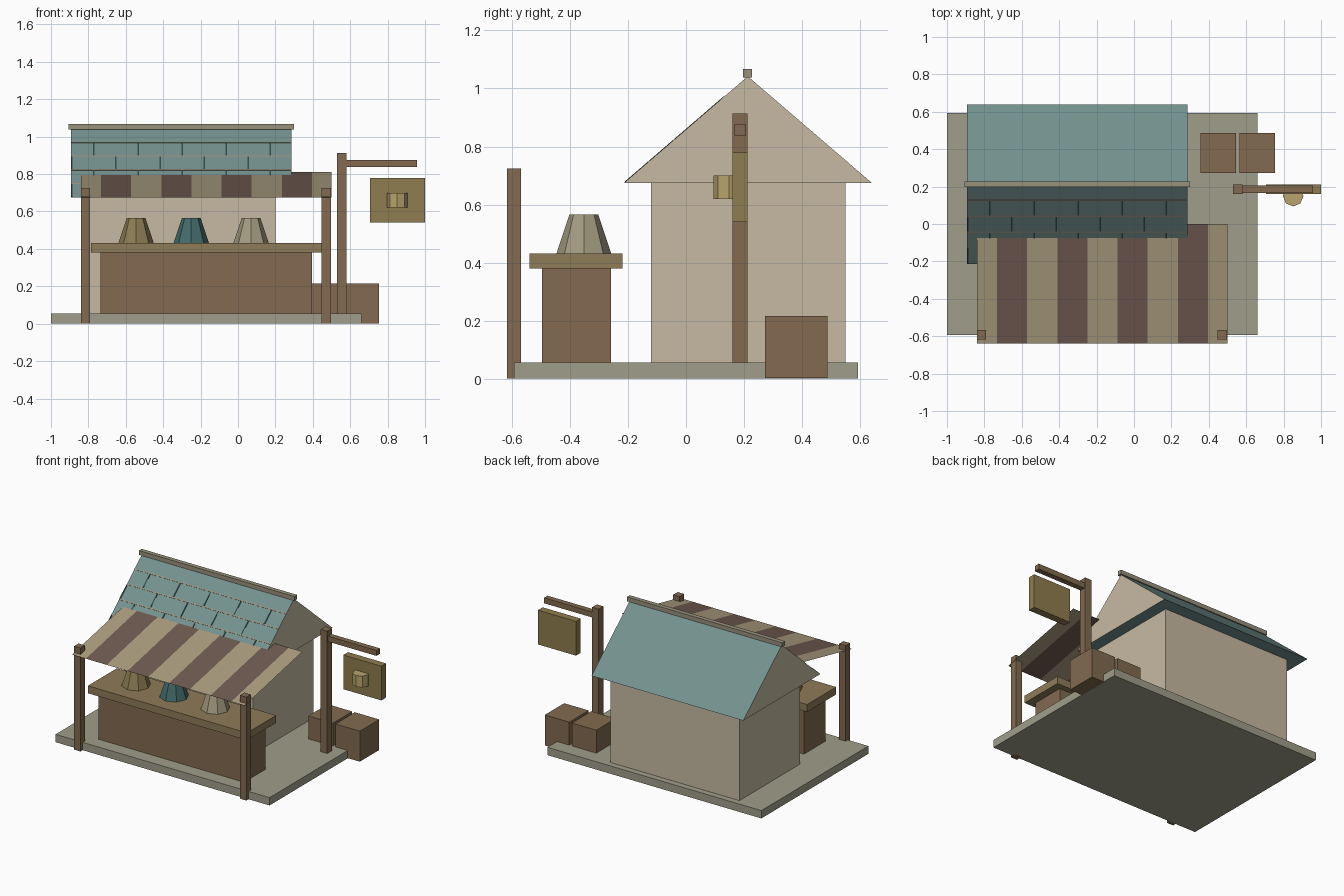
import bpy, bmesh
from math import atan2, pi
from mathutils import Vector

if "Cube" in bpy.data.objects:
    bpy.data.objects.remove(bpy.data.objects["Cube"])


def mat(name, hexcol):
    m = bpy.data.materials.new(name)
    c = [int(hexcol[i:i + 2], 16) / 255 for i in (0, 2, 4)]
    m.diffuse_color = [v / 12.92 if v < 0.04 else ((v + 0.055) / 1.055) ** 2.4 for v in c] + [1]
    m.use_nodes = True
    m.node_tree.nodes["Principled BSDF"].inputs["Base Color"].default_value = m.diffuse_color
    return m


STONE, WALL = mat("stone", "A09E8A"), mat("plaster", "C6BAA2")
TEAL, DARK = mat("roof_teal", "74928F"), mat("joint_dark", "33494B")
WOOD, TOP = mat("wood", "826A50"), mat("counter_wood", "8F7B58")
TAN, BROWN = mat("cloth_tan", "AC9E80"), mat("cloth_brown", "705B51")
TRIM, BOARD = mat("ridge_trim", "98917C"), mat("sign_board", "8F7D4E")
BRASS = mat("brass", "B8A46C")


def finish(name, bm, *mats):
    me = bpy.data.meshes.new(name)
    bm.to_mesh(me)
    bm.free()
    ob = bpy.data.objects.new(name, me)
    bpy.context.collection.objects.link(ob)
    for m in mats:
        me.materials.append(m)
    return ob


def box(name, x, y, z, m):
    """Box from (min, max) ranges, origin at its centre."""
    bm = bmesh.new()
    bmesh.ops.create_cube(bm, size=1)
    bmesh.ops.scale(bm, verts=bm.verts, vec=[r[1] - r[0] for r in (x, y, z)])
    ob = finish(name, bm, m)
    ob.location = [(r[0] + r[1]) / 2 for r in (x, y, z)]
    return ob


def octagon(name, x, y, z0, z1, r0, r1, m):
    bm = bmesh.new()
    bmesh.ops.create_cone(bm, cap_ends=True, segments=8, radius1=r0, radius2=r1, depth=z1 - z0)
    ob = finish(name, bm, m)
    ob.location = (x, y, (z0 + z1) / 2)
    return ob


# Base slab and house body
box("base_slab", (-1, 0.66), (-0.593, 0.593), (0, 0.055), STONE)
box("house_body", (-0.80, 0.20), (-0.12, 0.55), (0.055, 0.676), WALL)

# Gabled roof: triangular prism with plaster ends
X0, X1 = -0.892, 0.285
EAVE, RIDGE = Vector((0, -0.213, 0.675)), Vector((0, 0.213, 1.042))
bm = bmesh.new()
f = bm.faces.new([bm.verts.new((X0, y, z)) for y, z in
                  ((EAVE.y, EAVE.z), (RIDGE.y, RIDGE.z), (0.64, EAVE.z))])
ext = bmesh.ops.extrude_face_region(bm, geom=[f], use_keep_orig=True)
bmesh.ops.translate(bm, vec=(X1 - X0, 0, 0),
                    verts=[e for e in ext["geom"] if isinstance(e, bmesh.types.BMVert)])
bmesh.ops.recalc_face_normals(bm, faces=bm.faces)
for f in bm.faces:
    f.material_index = 1 if abs(f.normal.x) > 0.9 else 0
finish("roof", bm, TEAL, WALL)
box("ridge_cap", (-0.906, 0.299), (0.197, 0.228), (1.037, 1.067), TRIM)

# Shingle courses and staggered joints on the front slope
slope = EAVE - RIDGE
pitch = atan2(-slope.z, -slope.y)
row = slope.length / 5


def on_slope(name, x, t, w, length, m):
    ob = box(name, (-w / 2, w / 2), (-length / 2, length / 2), (-0.002, 0.002), m)
    p = RIDGE + slope * t
    ob.location = (x, p.y, p.z)
    ob.rotation_euler.x = pitch


for k in range(1, 5):
    on_slope(f"course_line_{k}", (X0 + X1) / 2, k / 5, X1 - X0, 0.008, TRIM)
    for j in range(5):
        x = X0 + 0.004 + 0.2355 * j + (0.118 if k % 2 else 0)
        on_slope(f"shingle_joint_{k}_{j}", x, (k + 0.5) / 5, 0.008, row * 0.92, DARK)

# Striped awning: single sheet of cloth strips
xs = [-0.84] + [-0.732 + 0.161 * i for i in range(8)] + [0.50]
bm = bmesh.new()
back = [bm.verts.new((x, 0.0, 0.81)) for x in xs]
front = [bm.verts.new((x, -0.64, 0.675)) for x in xs]
for i in range(len(xs) - 1):
    f = bm.faces.new((front[i], front[i + 1], back[i + 1], back[i]))
    f.material_index = i % 2
finish("awning", bm, TAN, BROWN)
for side, x in (("left", -0.815), ("right", 0.472)):
    box(f"awning_post_{side}", (x - 0.025, x + 0.025), (-0.617, -0.568), (0, 0.725), WOOD)

# Counter with three goods baskets
box("counter_body", (-0.735, 0.395), (-0.497, -0.258), (0.055, 0.38), WOOD)
box("counter_top", (-0.787, 0.448), (-0.54, -0.218), (0.38, 0.432), TOP)
for i, (x, col) in enumerate(((-0.545, "8C7C52"), (-0.25, "446A6B"), (0.07, "A39A80"))):
    octagon(f"basket_{i + 1}", x, -0.352, 0.432, 0.565, 0.094, 0.05, mat(f"basket_{i + 1}", col))

# Sign post, arm, hanging board and its ornament
box("sign_post", (0.53, 0.58), (0.16, 0.212), (0.055, 0.913), WOOD)
box("sign_arm", (0.555, 0.957), (0.167, 0.206), (0.838, 0.876), WOOD)
box("sign_board", (0.705, 1.0), (0.16, 0.212), (0.54, 0.78), BOARD)
octagon("sign_ornament", 0.851, 0.149, 0.62, 0.70, 0.055, 0.055, BRASS)

# Crates beside the house
for i, x in enumerate((0.355, 0.565)):
    box(f"crate_{i + 1}", (x, x + 0.19), (0.272, 0.487), (0.002, 0.216), WOOD)
